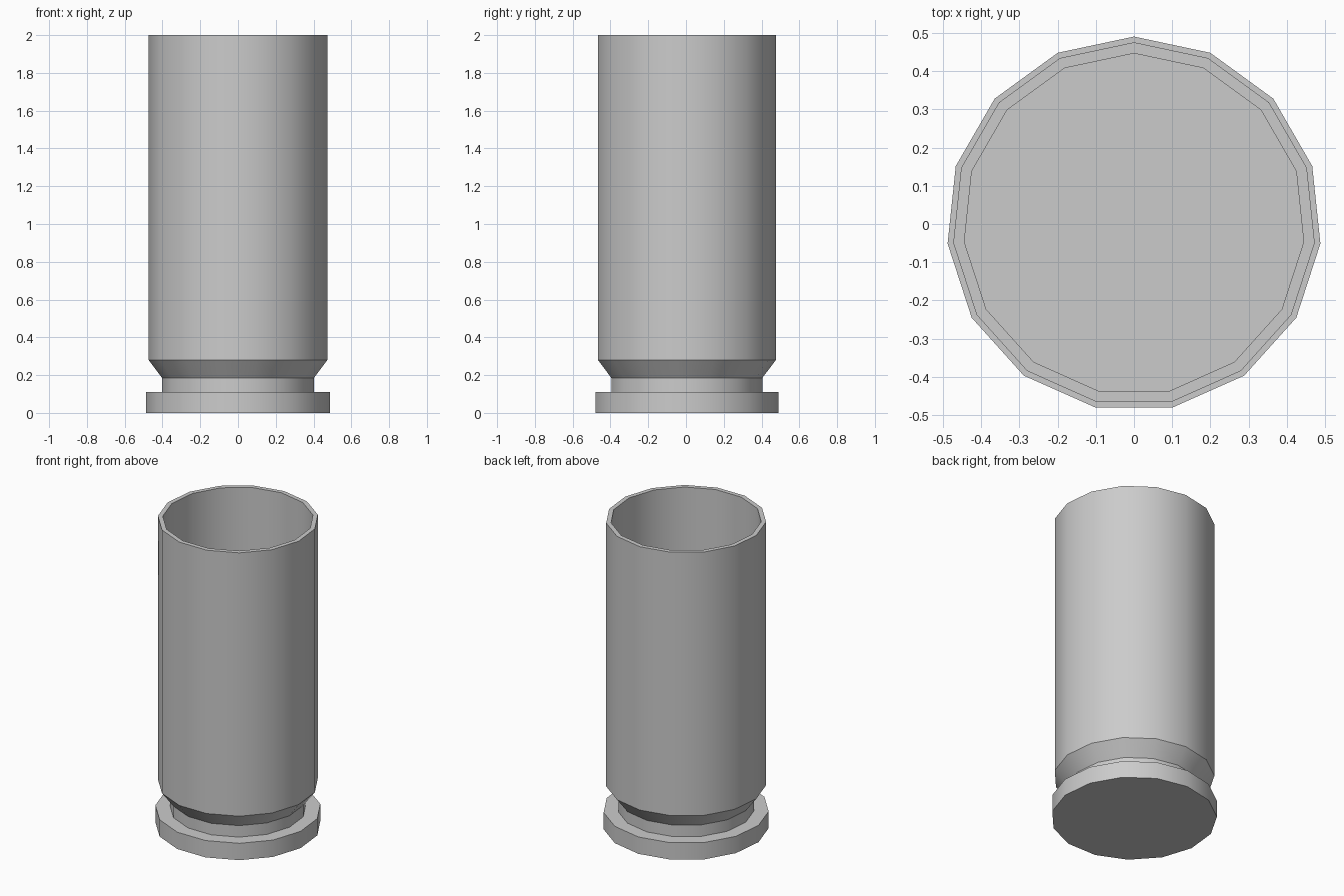
import bpy, bmesh
from math import sin, cos, tau, radians

if "Cube" in bpy.data.objects:
    bpy.data.objects.remove(bpy.data.objects["Cube"])

SIDES = 15


def lathe(name, profile):
    """Revolve (radius, z) points around z, closing both ends with flat caps."""
    bm = bmesh.new()
    rings = [[bm.verts.new((r * sin(tau * i / SIDES), r * cos(tau * i / SIDES), z))
              for i in range(SIDES)] for r, z in profile]
    for low, high in zip(rings, rings[1:]):
        for i in range(SIDES):
            j = (i + 1) % SIDES
            bm.faces.new((low[i], low[j], high[j], high[i]))
    bm.faces.new(rings[0])
    bm.faces.new(rings[-1])
    bmesh.ops.recalc_face_normals(bm, faces=bm.faces)
    mesh = bpy.data.meshes.new(name)
    bm.to_mesh(mesh)
    bm.free()
    obj = bpy.data.objects.new(name, mesh)
    bpy.context.collection.objects.link(obj)
    bpy.context.view_layer.objects.active = obj
    obj.select_set(True)
    bpy.ops.object.shade_smooth_by_angle(angle=radians(30))
    return obj


# Hollow casing: base rim, groove, taper, outer wall, lip, inner wall, floor
lathe("casing", [
    (0.491, 0.0), (0.491, 0.11),
    (0.404, 0.11), (0.404, 0.185),
    (0.476, 0.28), (0.476, 2.0),
    (0.447, 2.0), (0.447, 0.28),
])
